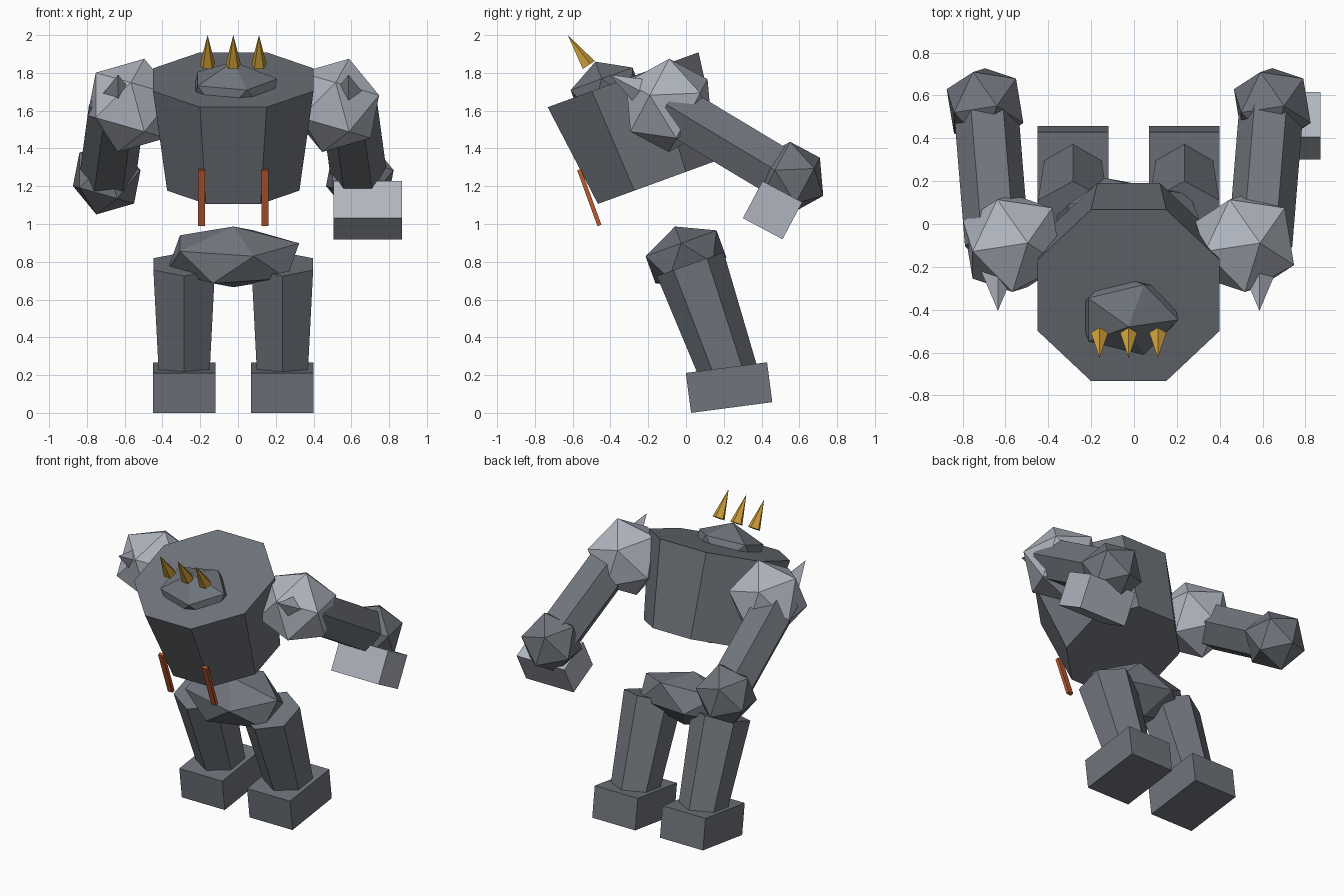
import bpy
import bmesh
from math import radians
from mathutils import Matrix

if "Cube" in bpy.data.objects:
    bpy.data.objects.remove(bpy.data.objects["Cube"], do_unlink=True)


def make_material(name, rgb):
    mat = bpy.data.materials.new(name)
    mat.use_nodes = True
    colour = (*rgb, 1.0)
    mat.diffuse_color = colour
    mat.node_tree.nodes["Principled BSDF"].inputs["Base Color"].default_value = colour
    return mat


DARK = make_material("dark steel", (0.16, 0.175, 0.2))
LIGHT = make_material("light steel", (0.43, 0.46, 0.52))
GOLD = make_material("gold", (0.6, 0.34, 0.04))
RUST = make_material("orange", (0.5, 0.1, 0.03))
MID = -0.025  # body centre line in x


def finish(bm, name, mat, loc, pitch, roll=0):
    """Turn the shape about x (after an optional lean about y) and place it."""
    bmesh.ops.remove_doubles(bm, verts=bm.verts, dist=0.0001)
    bmesh.ops.recalc_face_normals(bm, faces=bm.faces)
    mesh = bpy.data.meshes.new(name)
    bm.to_mesh(mesh)
    bm.free()
    mesh.materials.append(mat)
    obj = bpy.data.objects.new(name, mesh)
    obj.matrix_world = (Matrix.Translation(loc) @ Matrix.Rotation(radians(pitch), 4, 'X')
                        @ Matrix.Rotation(radians(roll), 4, 'Y'))
    bpy.context.collection.objects.link(obj)


def box(name, mat, loc, size, pitch):
    bm = bmesh.new()
    bmesh.ops.create_cube(bm, size=1)
    bmesh.ops.scale(bm, vec=size, verts=bm.verts)
    finish(bm, name, mat, loc, pitch)


def prism(name, mat, loc, sides, r_low, r_top, depth, pitch, phase=0, roll=0):
    bm = bmesh.new()
    bmesh.ops.create_cone(bm, cap_ends=True, segments=sides, radius1=r_low,
                          radius2=r_top, depth=depth,
                          matrix=Matrix.Rotation(radians(phase), 4, 'Z'))
    finish(bm, name, mat, loc, pitch, roll)


def gem(name, mat, loc, size, pitch):
    bm = bmesh.new()
    bmesh.ops.create_icosphere(bm, subdivisions=1, radius=1)
    bmesh.ops.scale(bm, vec=size, verts=bm.verts)
    finish(bm, name, mat, loc, pitch)


# Leaning trunk, head and hips
prism("torso", DARK, (MID, -0.235, 1.495), 8, 0.379, 0.46, 0.572, 20, phase=22.5)
gem("head", DARK, (MID, -0.42, 1.695), (0.26, 0.205, 0.175), 20)
gem("pelvis", DARK, (MID, 0.0, 0.826), (0.39, 0.235, 0.171), 20)

# Row of horns on the head
for i, label in enumerate(("right", "middle", "left")):
    prism(label + "_horn", GOLD, (MID + (i - 1) * 0.136, -0.572, 1.92),
          5, 0.042, 0, 0.194, 34)

# Limbs on both sides
for side, label in ((-1, "right"), (1, "left")):
    def at(x, y, z):
        return (MID + side * x, y, z)

    prism(label + "_leg", DARK, at(0.26, 0.131, 0.481), 6, 0.152, 0.188, 0.65, 19.5)
    box(label + "_foot", DARK, at(0.26, 0.228, 0.134), (0.33, 0.434, 0.213), 7.5)
    gem(label + "_shoulder", LIGHT, at(0.542, -0.09, 1.628), (0.257,) * 3, 62)
    prism(label + "_shoulder_spike", LIGHT, at(0.61, -0.299, 1.734),
          4, 0.09, 0, 0.24, 62)
    prism(label + "_arm", DARK, at(0.64, 0.225, 1.435), 6, 0.15, 0.15, 0.75, 59,
          phase=30, roll=-4 * side)
    gem(label + "_hand", DARK, at(0.67, 0.55, 1.243), (0.2,) * 3, 62)
    box(label + "_waist_strip", RUST, at(0.167, -0.512, 1.14), (0.037, 0.022, 0.315), 20)

# Block held in one hand
box("hand_block", LIGHT, (0.687, 0.458, 1.073), (0.365, 0.222, 0.238), 62)
